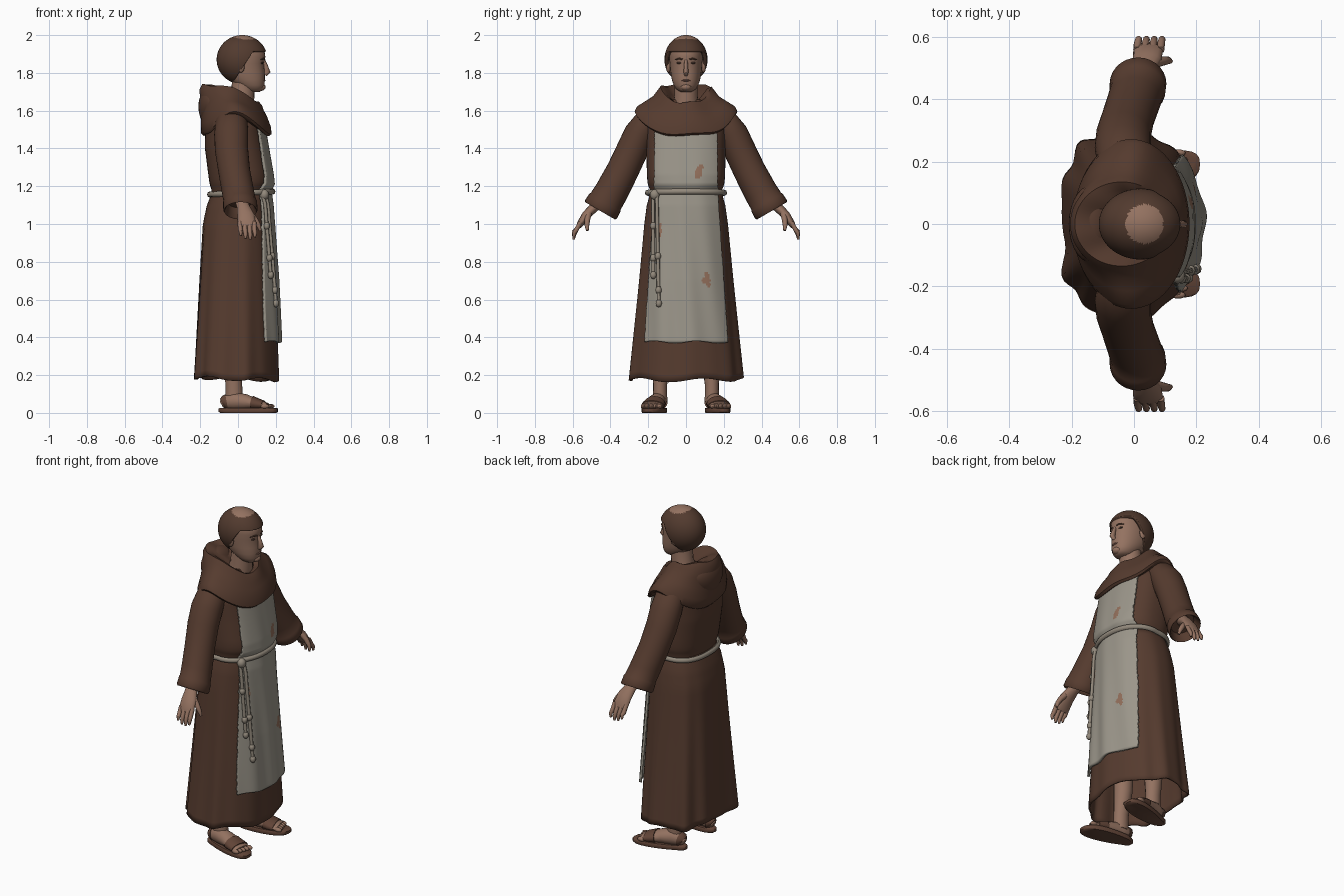
import bpy, bmesh, math, random
from mathutils import Vector

if "Cube" in bpy.data.objects:
    bpy.data.objects.remove(bpy.data.objects["Cube"])

random.seed(4)
TAU = 2 * math.pi


def mat(name, r, g, b):
    m = bpy.data.materials.new(name)
    m.diffuse_color = (r, g, b, 1)
    m.use_nodes = True
    m.node_tree.nodes["Principled BSDF"].inputs["Base Color"].default_value = m.diffuse_color
    return m


ROBE = mat("brown_wool", 0.092, 0.044, 0.028)
APRON = mat("grey_linen", 0.33, 0.305, 0.255)
SKIN = mat("skin", 0.295, 0.168, 0.118)
HAIR = mat("hair", 0.085, 0.043, 0.028)
LEATHER = mat("sandal_leather", 0.12, 0.058, 0.038)
ROPE = mat("rope", 0.29, 0.25, 0.20)
TEAR = mat("torn_cloth", 0.29, 0.16, 0.105)
DARK = mat("dark_detail", 0.055, 0.03, 0.022)
LIP = mat("lip", 0.20, 0.10, 0.075)


def make(name, verts, faces, mats, thick=0, rule=None, angle=50):
    """Mesh object with smooth shading, optional shell and per-face material rule."""
    me = bpy.data.meshes.new(name)
    me.from_pydata([tuple(v) for v in verts], [], faces)
    bm = bmesh.new()
    bm.from_mesh(me)
    bmesh.ops.recalc_face_normals(bm, faces=bm.faces)
    bm.to_mesh(me)
    bm.free()
    for m in mats:
        me.materials.append(m)
    if rule:
        for p in me.polygons:
            p.material_index = rule(p.center)
    me.shade_smooth()
    me.set_sharp_from_angle(angle=math.radians(angle))
    ob = bpy.data.objects.new(name, me)
    bpy.context.collection.objects.link(ob)
    if thick:
        mod = ob.modifiers.new("shell", 'SOLIDIFY')
        mod.thickness, mod.offset = thick, -1
    return ob


def loft(name, rings, m, caps=(True, True), **kw):
    n = len(rings[0])
    verts = [v for r in rings for v in r]
    faces = [(i * n + j, i * n + (j + 1) % n, (i + 1) * n + (j + 1) % n, (i + 1) * n + j)
             for i in range(len(rings) - 1) for j in range(n)]
    if caps[0]:
        faces.append(tuple(range(n)))
    if caps[1]:
        faces.append(tuple(range(len(verts) - n, len(verts))))
    return make(name, verts, faces, m if isinstance(m, list) else [m], **kw)


def tube(name, pts, radii, m, side=(1, 0, 0), n=16, **kw):
    """Sweep an ellipse (radius along side, radius across) through points."""
    P = [Vector(p) for p in pts]
    rings = []
    for i, p in enumerate(P):
        t = (P[min(i + 1, len(P) - 1)] - P[max(i - 1, 0)]).normalized()
        u = Vector(side)
        u = (u - t * u.dot(t)).normalized()
        w = t.cross(u)
        a, b = radii[i] if isinstance(radii[i], tuple) else (radii[i], radii[i])
        rings.append([p + u * a * math.cos(TAU * k / n) + w * b * math.sin(TAU * k / n) for k in range(n)])
    return loft(name, rings, m, **kw)


def ball(name, c, r, m, n=16, shape=lambda v: v):
    rings = []
    for i in range(n + 1):
        f = math.pi * (0.02 + 0.96 * i / n)
        rings.append([Vector(c) + shape(Vector((r[0] * math.sin(f) * math.cos(TAU * k / n),
                      r[1] * math.sin(f) * math.sin(TAU * k / n), r[2] * math.cos(f)))) for k in range(n)])
    return loft(name, rings, m)


def interp(table, z):
    for a, b in zip(table, table[1:]):
        if z <= b[0]:
            t = max(0, (z - a[0]) / (b[0] - a[0]))
            return [p + (q - p) * t for p, q in zip(a[1:], b[1:])]
    return table[-1][1:]


def power(v, e):
    return math.copysign(abs(v) ** e, v)


# Robe silhouette: height, back x, front x, half width, front roundness
BODY = [(0.18, -.238, .215, .302, 1.0), (0.40, -.225, .208, .28, 1.0), (0.70, -.207, .195, .25, 1.0),
        (1.0, -.187, .175, .222, .95), (1.10, -.165, .168, .208, .9), (1.16, -.14, .16, .19, .9),
        (1.18, -.14, .16, .19, .9), (1.21, -.15, .175, .203, .85), (1.26, -.157, .17, .207, .8),
        (1.40, -.175, .146, .21, .8), (1.52, -.175, .125, .215, .8), (1.60, -.15, .08, .18, .8), (1.66, -.10, .06, .10, .8)]


def body(z, a, off=0.0):
    xb, xf, hy, e = interp(BODY, z)
    c = math.cos(a)
    amp = max(0, 1.16 - z) * (0.65 - 0.35 * c)
    k = 1 + amp * (0.036 * math.sin(9 * a + 0.6) + 0.022 * math.sin(14 * a + 1.3))
    k -= 0.035 * amp * math.cos(4 * a) * max(0, -c)
    e = e if c > 0 else 0.8
    return Vector(((xb + xf) / 2 + ((xf - xb) / 2 * k + off) * power(c, e), (hy * k + off) * power(math.sin(a), e), z))


def front(z, y, off):
    xb, xf, hy, e = interp(BODY, z)
    s = min(1, abs(y) / (hy + off)) ** (1 / e)
    return body(z, math.copysign(math.asin(s), y), off)


# Robe: pleated skirt and torso
N = 96
hem = lambda a: 0.01 * math.sin(5 * a) - 0.008 * math.cos(a)
skirt = []
for i in range(29):
    z = 0.18 + 0.99 * i / 28
    skirt.append([body(z, TAU * k / N) + Vector((0, 0, hem(TAU * k / N) * (1 - i / 28) ** 4)) for k in range(N)])
loft("robe_skirt", skirt, ROBE, (False, False), thick=0.01)
loft("robe_torso", [[body(1.16 + 0.5 * i / 24, TAU * k / 48) for k in range(48)] for i in range(25)], ROBE)

# Apron panel following the front of the robe, with ragged edges and tears
U, V = 64, 110
verts = []
for i in range(V + 1):
    t = i / V
    for j in range(U + 1):
        u = 2 * j / U - 1
        z = 0.375 + 1.135 * t + (0.006 * math.sin(6 * u) if i == 0 else 0)
        hw = 0.222 - 0.045 * min(1, t / 0.7) - 0.01 * t
        hw += random.uniform(-.003, .002) if abs(u) == 1 else 0
        verts.append(front(z, u * hw, 0.02 + 0.004 * math.sin(9 * u + 5 * t) * (1 - t)))
w = U + 1
faces = [(i * w + j, i * w + j + 1, (i + 1) * w + j + 1, (i + 1) * w + j) for i in range(V) for j in range(U)]
TEARS = [(.068, 1.275, .018, .03), (.08, 1.30, .014, .012), (.055, 1.255, .01, .016), (.11, .715, .013, .035),
         (.105, .70, .024, .014), (.12, .68, .01, .02), (-.137, .97, .008, .035)]
make("apron", verts, faces, [APRON, TEAR], thick=0.014,
     rule=lambda c: int(any(((c.y - y) / a) ** 2 + ((c.z - z) / b) ** 2 < 1 for y, z, a, b in TEARS)))

# Rope belt with knots and two hanging cords
rings = []
for k in range(72):
    a = TAU * k / 72
    c, o = body(1.17, a, 0.012 + 0.014 * max(0, math.cos(a)) ** 0.5), Vector((math.cos(a), math.sin(a), 0))
    c.z += 0.008 * math.cos(a) - 0.006
    rings.append([c + o * 0.012 * math.cos(TAU * q / 8) + Vector((0, 0, 0.015 * math.sin(TAU * q / 8)))
                  for q in range(8)])
loft("rope_belt", rings + rings[:1], ROPE, (False, False))
ball("belt_knot", front(1.155, -.165, .03), (.024, .026, .028), ROPE)
for y0, y1, zend, knots in ((-.155, -.143, .57, (.83, .65, .58)), (-.175, -.172, .72, (.99, .82, .73))):
    along = lambda z: front(z, y0 + (y1 - y0) * (1.15 - z) / .58, .03)
    tube("hanging_cord", [along(1.15 + (zend - 1.15) * i / 10) for i in range(11)], [.0095] * 11, ROPE, n=8)
    for z in knots:
        ball("cord_knot", along(z), (.016, .017, .021), ROPE, n=10)

# Cowl: front x, front z, half width, side z, back x, back z
COWL = [(.13, 1.49, .22, 1.57, -.15, 1.51), (.165, 1.468, .263, 1.582, -.185, 1.47), (.178, 1.478, .272, 1.595, -.195, 1.48),
        (.174, 1.515, .26, 1.622, -.197, 1.53), (.155, 1.565, .215, 1.65, -.195, 1.59), (.137, 1.60, .175, 1.675, -.198, 1.65),
        (.128, 1.625, .152, 1.705, -.205, 1.71), (.112, 1.645, .135, 1.727, -.19, 1.738), (.095, 1.64, .112, 1.715, -.15, 1.73),
        (.08, 1.63, .085, 1.68, -.08, 1.69), (.06, 1.60, .06, 1.65, -.04, 1.66)]
rings = []
for xf, zf, hy, zs, xb, zb in COWL:
    r = []
    for k in range(64):
        c, s = math.cos(TAU * k / 64), math.sin(TAU * k / 64)
        z = zs + ((zf if c > 0 else zb) - zs) * (1 - s ** 4)
        r.append(((xf + xb) / 2 + (xf - xb) / 2 * c, hy * s, z + 0.004 * math.sin(6 * TAU * k / 64)))
    rings.append(r)
loft("cowl", rings, ROBE, (False, True))
ball("hood", (-.135, 0, 1.61), (.074, .15, .115), ROBE, 28, lambda v: Vector((v.x * (1 + v.z), v.y * (0.8 + 2.2 * v.z), v.z)))

# Head: height, back x, front x, half width
HEAD = [(1.70, .05, .115, .03), (1.712, .02, .132, .05), (1.735, -.01, .14, .065), (1.765, -.05, .142, .075),
        (1.80, -.08, .142, .081), (1.85, -.095, .137, .086), (1.885, -.10, .145, .089), (1.92, -.095, .14, .087),
        (1.945, -.08, .122, .08), (1.97, -.055, .09, .062), (1.985, -.02, .05, .03)]
tube("neck", [(.005, 0, 1.58), (.025, 0, 1.68), (.03, 0, 1.78)], [.075, .062, .06], SKIN, n=20)
loft("head", [[((xb + xf) / 2 + (xf - xb) / 2 * math.cos(TAU * k / 32), hy * power(math.sin(TAU * k / 32), .9), z)
               for k in range(32)] for z, xb, xf, hy in HEAD], SKIN)
tube("nose", [(.134, 0, 1.868), (.147, 0, 1.835), (.155, 0, 1.805), (.142, 0, 1.79)],
     [(.008, .009), (.011, .012), (.013, .017), (.01, .012)], SKIN, side=(0, 1, 0), n=12)
ball("lips", (.137, 0, 1.76), (.009, .025, .006), LIP, 10)
ball("chin", (.122, 0, 1.725), (.024, .03, .02), SKIN, 12)
for s in (1, -1):
    ball("ear", (.015, s * .093, 1.835), (.02, .013, .034), SKIN, 12)
    ball("eye", (.127, s * .036, 1.853), (.007, .015, .006), DARK, 10)
    tube("eyebrow", [(.141, s * .018, 1.871), (.137, s * .036, 1.876), (.121, s * .056, 1.87)],
         [.004, .0045, .003], HAIR, side=(0, 0, 1), n=8)


# Bowl-cut hair with a shaved crown, each column ending on the hairline
def scalp(f, g):
    return Vector((.022 + .135 * math.sin(f) * math.cos(g), .114 * math.sin(f) * math.sin(g), 1.87 + .13 * math.cos(f)))


def hairline(g):
    f = 0.05
    while f < 2.7:
        v = scalp(f, g)
        if v.z < 1.745 + 0.17 * min(1, max(0, (v.x + .03) / .11)):
            break
        f += 0.01
    return f


C = 64
ends = [hairline(TAU * k / C) for k in range(C)]
loft("hair", [[scalp(.01 + (ends[k] - .01) * i / 36, TAU * k / C) for k in range(C)] for i in range(37)], [HAIR, SKIN],
     (True, False), thick=0.02, rule=lambda c: int(c.z > 1.9 and ((c.x - .034) / .06) ** 2 + (c.y / .064) ** 2 < 1))

for s in (1, -1):
    # Wide sleeve with turned cuff
    arm = [(-.03, .15, 1.56), (-.034, .205, 1.535), (-.036, .245, 1.475), (-.034, .285, 1.39), (-.02, .337, 1.28),
           (0, .395, 1.17), (.01, .425, 1.12), (.011, .428, 1.115), (.013, .45, 1.078), (.013, .455, 1.07),
           (.013, .45, 1.078), (.01, .425, 1.12)]
    rad = [(.07, .06), (.085, .075), (.09, .084), (.088, .084), (.084, .085), (.086, .089), (.087, .091), (.09, .095),
           (.091, .098), (.086, .092), (.078, .084), (.066, .07)]
    P = [Vector((x, s * y, z)) for x, y, z in arm]
    rings = []
    for i, p in enumerate(P):
        t = Vector((0, .5 * s, -.86)) if i > 4 else (P[i + 1] - P[max(i - 1, 0)]).normalized()
        u = (Vector((1, 0, 0)) - t * t.x).normalized()
        b = t.cross(u)
        rings.append([p + u * rad[i][0] * math.cos(TAU * k / 28) + b * rad[i][1] * math.sin(TAU * k / 28) for k in range(28)])
    loft("sleeve", rings, ROBE)
    # Hand
    tube("palm", [(.012, s * .42, 1.14), (.028, s * .485, 1.09), (.042, s * .53, 1.045), (.046, s * .56, 1.0), (.047, s * .568, .985)],
         [.034, (.034, .026), (.046, .023), (.048, .018), (.042, .012)], SKIN)
    for i in range(4):
        x, d = .01 + .025 * i, (.02, .004, 0, .012)[i]
        tube("finger", [(x, s * .558, 1.01), (x + .002, s * .58, .97), (x + .005, s * .593, .94 + d), (x + .004, s * .594, .918 + d)],
             [.0125, .0125, .011, .006], SKIN, n=10)
    tube("thumb", [(.06, s * .515, 1.06), (.09, s * .522, 1.025), (.108, s * .525, .995), (.118, s * .522, .965)],
         [.018, .015, .013, .007], SKIN, side=(0, 1, 0), n=10)
    # Leg, foot and sandal
    tube("leg", [(-.02, s * .137, .06), (-.022, s * .137, .15), (-.03, s * .13, .3), (-.03, s * .12, .55)],
         [(.046, .038), (.044, .037), .052, .06], SKIN)
    cy = lambda x: s * (.14 + .2 * max(0, x + .05))
    FOOT = [(-.088, .045, .018, .018), (-.07, .055, .036, .034), (-.02, .062, .043, .048), (.04, .057, .047, .042),
            (.10, .046, .056, .028), (.155, .037, .056, .016)]
    tube("foot", [(x, cy(x), z) for x, z, a, b in FOOT], [(a, b) for x, z, a, b in FOOT], SKIN, side=(0, 1, 0))
    for i in range(5):
        ball("toe", (.170 - .007 * i, cy(.17) + s * (i - 2) * .022, .035), (.024, .012 + .003 * (i == 0), .013), SKIN, 10)
    for name, x0, x1 in (("vamp_strap", .075, .135), ("heel_strap", -.082, -.06)):
        T = [(x, *interp(FOOT, x)) for x in (x0, (x0 + x1) / 2, x1)]
        tube(name, [(x, cy(x), z) for x, z, a, b in T], [(a + .005, b + .005) for x, z, a, b in T], LEATHER, side=(0, 1, 0))
    sole = []
    for z, g in ((0, .95), (.006, 1), (.022, 1), (.027, .95)):
        r = []
        for k in range(32):
            c, q = math.cos(TAU * k / 32), math.sin(TAU * k / 32)
            x = .055 + .157 * g * c
            r.append((x, cy(x) + g * (.058 + .014 * c) * power(q, .75), z))
        sole.append(r)
    loft("sandal_sole", sole, LEATHER)
